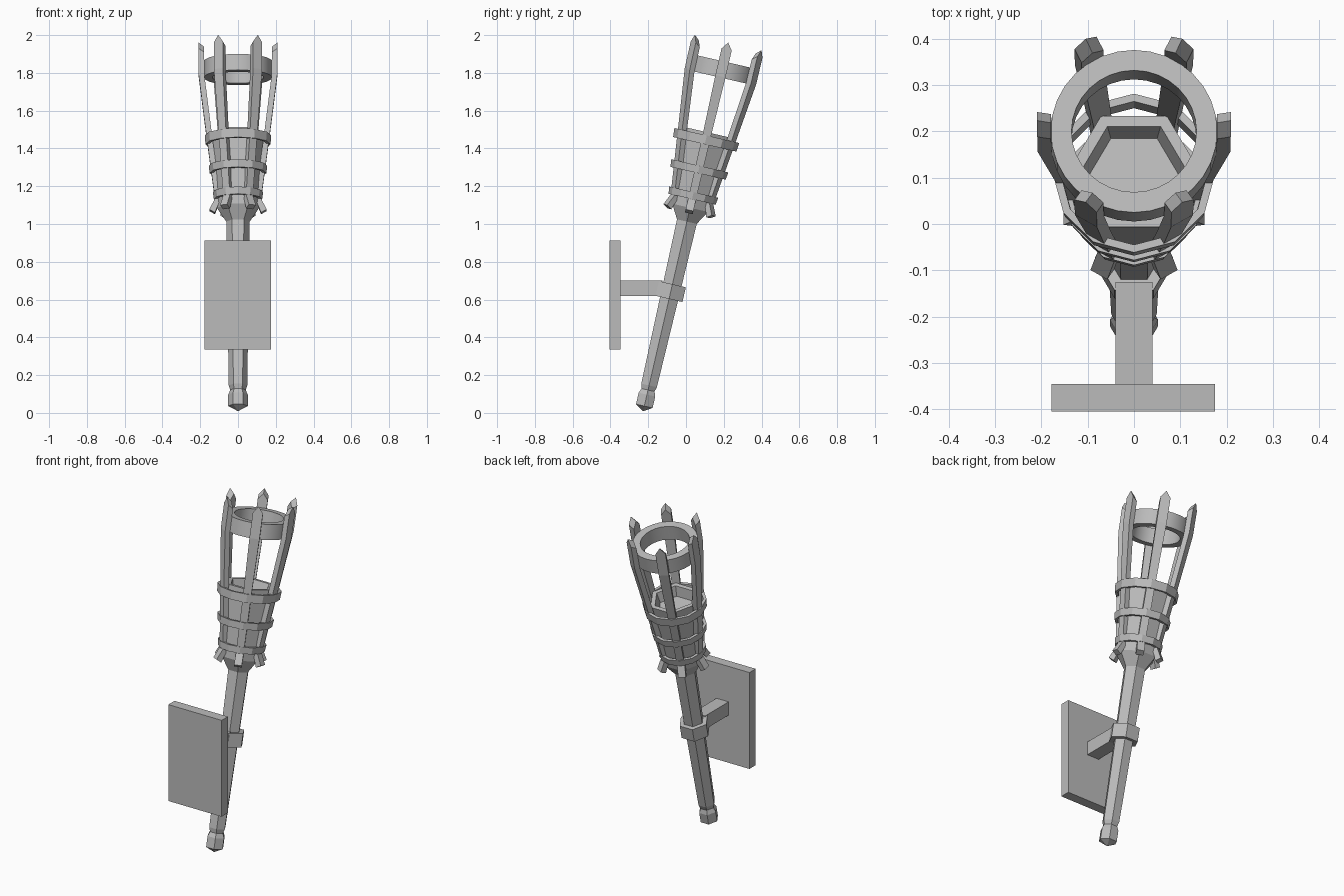
import bpy, bmesh, math
from mathutils import Matrix, Vector

cube = bpy.data.objects.get("Cube")
if cube:
    bpy.data.objects.remove(cube, do_unlink=True)

GREY = (0.5, 0.5, 0.5, 1)
metal = bpy.data.materials.new("plain_grey")
metal.use_nodes = True
metal.diffuse_color = GREY
metal.node_tree.nodes["Principled BSDF"].inputs["Base Color"].default_value = GREY

# The torch is built upright, then leaned back away from the wall plate
LEAN = Matrix.Translation((0, -0.227, 0.009)) @ Matrix.Rotation(math.radians(-13), 4, 'X')


def finish(name, bm, matrix=Matrix()):
    bmesh.ops.remove_doubles(bm, verts=bm.verts, dist=1e-5)
    bmesh.ops.recalc_face_normals(bm, faces=bm.faces)
    bm.transform(matrix)
    mesh = bpy.data.meshes.new(name)
    bm.to_mesh(mesh)
    bm.free()
    mesh.materials.append(metal)
    obj = bpy.data.objects.new(name, mesh)
    bpy.context.collection.objects.link(obj)
    return obj


def lathe(name, profile, sides, closed=False):
    """Turn (radius, height) points around the torch axis."""
    bm = bmesh.new()
    rings = []
    for r, h in profile:
        if r == 0:
            rings.append([bm.verts.new((0, 0, h))] * sides)
        else:
            rings.append([bm.verts.new((r * math.cos(math.tau * i / sides),
                                        r * math.sin(math.tau * i / sides), h))
                          for i in range(sides)])
    pairs = list(zip(rings, rings[1:]))
    if closed:
        pairs.append((rings[-1], rings[0]))
    for a, b in pairs:
        for i in range(sides):
            j = (i + 1) % sides
            corners = list(dict.fromkeys((a[i], a[j], b[j], b[i])))
            bm.faces.new(corners)
    return finish(name, bm, LEAN)


def band(name, radius_low, radius_high, low, high, wall, sides):
    return lathe(name, [(radius_low, low), (radius_high, high),
                        (radius_high - wall, high), (radius_low - wall, low)],
                 sides, closed=True)


def box(name, low, high):
    bm = bmesh.new()
    bmesh.ops.create_cube(bm, size=1)
    low, high = Vector(low), Vector(high)
    return finish(name, bm, Matrix.Translation((low + high) / 2)
                  @ Matrix.Diagonal((*(high - low), 1)))


def prong(name, angle):
    """Flat bar kicked out at the foot, following the cup, with a pointed tip."""
    # outer radius, outer height, inner height, width
    stations = [(0.152, 1.092, 1.075, 0.042), (0.122, 1.15, 1.15, 0.042),
                (0.168, 1.5, 1.5, 0.045), (0.208, 1.82, 1.82, 0.055),
                (0.209, 1.965, 1.945, 0.055)]
    thick = 0.03
    bm = bmesh.new()
    loops = []
    for r, outer, inner, width in stations:
        w = width / 2
        loops.append([bm.verts.new(p) for p in (
            (r, -w, outer), (r, w, outer), (r - thick, w, inner), (r - thick, -w, inner))])
    bm.faces.new(loops[0])
    for a, b in zip(loops, loops[1:]):
        for i in range(4):
            j = (i + 1) % 4
            bm.faces.new((a[i], a[j], b[j], b[i]))
    # pointed tip
    a, b, c, d = loops[-1]
    out_tip = bm.verts.new((0.209, 0, 2.003))
    in_tip = bm.verts.new((0.209 - thick, 0, 1.98))
    for face in ((a, b, out_tip), (c, d, in_tip),
                 (b, c, in_tip, out_tip), (d, a, out_tip, in_tip)):
        bm.faces.new(face)
    return finish(name, bm, LEAN @ Matrix.Rotation(angle, 4, 'Z'))


# Six-sided handle with pommel
lathe("handle", [(0, 0), (0.052, 0.028), (0.052, 0.09), (0.041, 0.115),
                 (0.049, 0.14), (0.062, 1.03), (0, 1.03)], 6)

# Six-sided cup with flared foot and shallow hollow
lathe("cup", [(0, 1.02), (0.062, 1.03), (0.112, 1.105), (0.142, 1.515),
              (0.115, 1.515), (0.1, 1.455), (0, 1.455)], 6)

# Prongs on the corners of the cup
for k in range(6):
    prong(f"prong_{k + 1}", math.tau * k / 6)

# Hoops round the prongs
band("lower_hoop", 0.128, 0.133, 1.152, 1.19, 0.017, 12)
band("middle_hoop", 0.15, 0.155, 1.293, 1.333, 0.017, 12)
band("upper_hoop", 0.172, 0.176, 1.45, 1.498, 0.017, 12)

# Round ring holding the prong tops
ring = band("top_ring", 0.18, 0.18, 1.813, 1.9, 0.045, 32)
bpy.context.view_layer.objects.active = ring
ring.select_set(True)
bpy.ops.object.shade_smooth_by_angle(angle=math.radians(30))
ring.select_set(False)

# Wall bracket
lathe("clamp", [(0, 0.61), (0.084, 0.61), (0.084, 0.69), (0, 0.69)], 6)
box("bracket_arm", (-0.04, -0.35, 0.62), (0.04, -0.125, 0.7))
box("wall_plate", (-0.178, -0.405, 0.335), (0.175, -0.346, 0.912))
